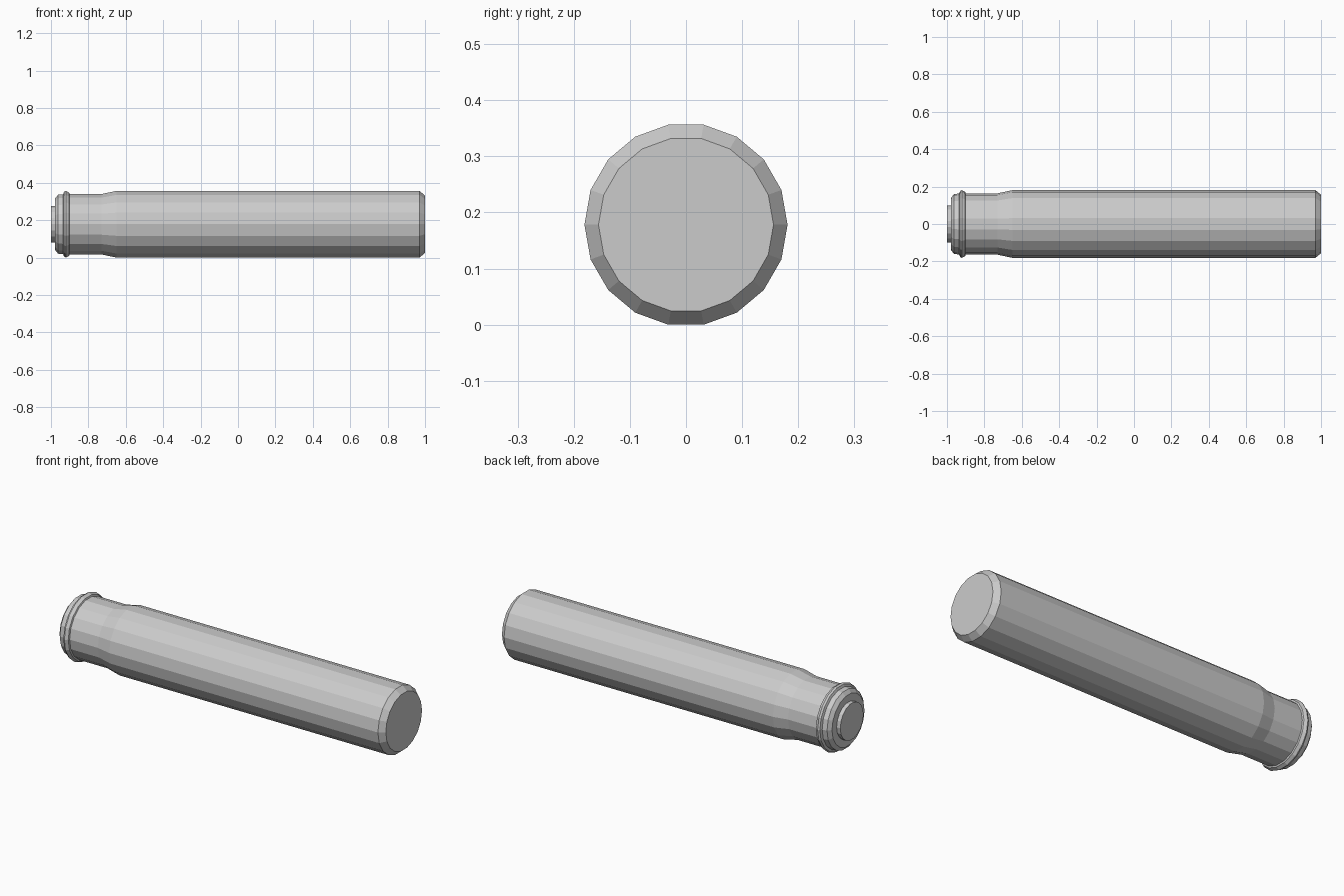
import bpy, bmesh, math

SIDES = 18
RADIUS = 0.181
AXIS_Z = RADIUS * math.cos(math.pi / SIDES)  # flat side rests on the ground

cube = bpy.data.objects.get("Cube")
if cube:
    bpy.data.objects.remove(cube, do_unlink=True)

# Single light grey finish
GREY = (0.6, 0.6, 0.6, 1.0)
grey = bpy.data.materials.new("light_grey")
grey.use_nodes = True
grey.diffuse_color = GREY
grey.node_tree.nodes["Principled BSDF"].inputs["Base Color"].default_value = GREY


def lathe(name, profile, cap_start=False, cap_end=False):
    """Turn (x, radius) points around the long axis into a flat-sided part."""
    bm = bmesh.new()
    rings = []
    for x, r in profile:
        angles = [math.tau * i / SIDES for i in range(SIDES)]
        rings.append([bm.verts.new((x, r * math.cos(a), r * math.sin(a))) for a in angles])
    for a, b in zip(rings, rings[1:]):
        for i in range(SIDES):
            j = (i + 1) % SIDES
            bm.faces.new((a[i], b[i], b[j], a[j]))
    if cap_start:
        bm.faces.new(rings[0])
    if cap_end:
        bm.faces.new(rings[-1][::-1])
    # Walls wind outward away from the axis
    for f in bm.faces:
        c = f.calc_center_median()
        f.normal_update()
        n = f.normal
        radial = n.y * c.y + n.z * c.z
        flat = abs(n.x) > 0.99
        middle = (profile[0][0] + profile[-1][0]) / 2
        if (n.x * (c.x - middle) if flat else radial) < 0:
            f.normal_flip()
    mesh = bpy.data.meshes.new(name)
    bm.to_mesh(mesh)
    bm.free()
    mesh.materials.append(grey)
    obj = bpy.data.objects.new(name, mesh)
    obj.location.z = AXIS_Z
    bpy.context.collection.objects.link(obj)
    return obj


# Main tube: narrow neck, flare, long barrel, chamfered closed end
lathe("tube_body", [(-0.90, 0.164), (-0.73, 0.164), (-0.65, RADIUS),
                    (0.97, RADIUS), (1.0, 0.156)], cap_end=True)

# Raised collar ring at the neck
lathe("collar_ring", [(-0.935, 0.163), (-0.93, 0.176), (-0.92, RADIUS),
                      (-0.903, 0.172), (-0.90, 0.164)])

# End plate with a bevelled rim
lathe("end_plate", [(-0.978, 0.10), (-0.978, 0.14), (-0.962, 0.16), (-0.935, 0.163)])

# Small closed stub on the end plate
lathe("end_stub", [(-1.0, 0.10), (-0.978, 0.10)], cap_start=True)
